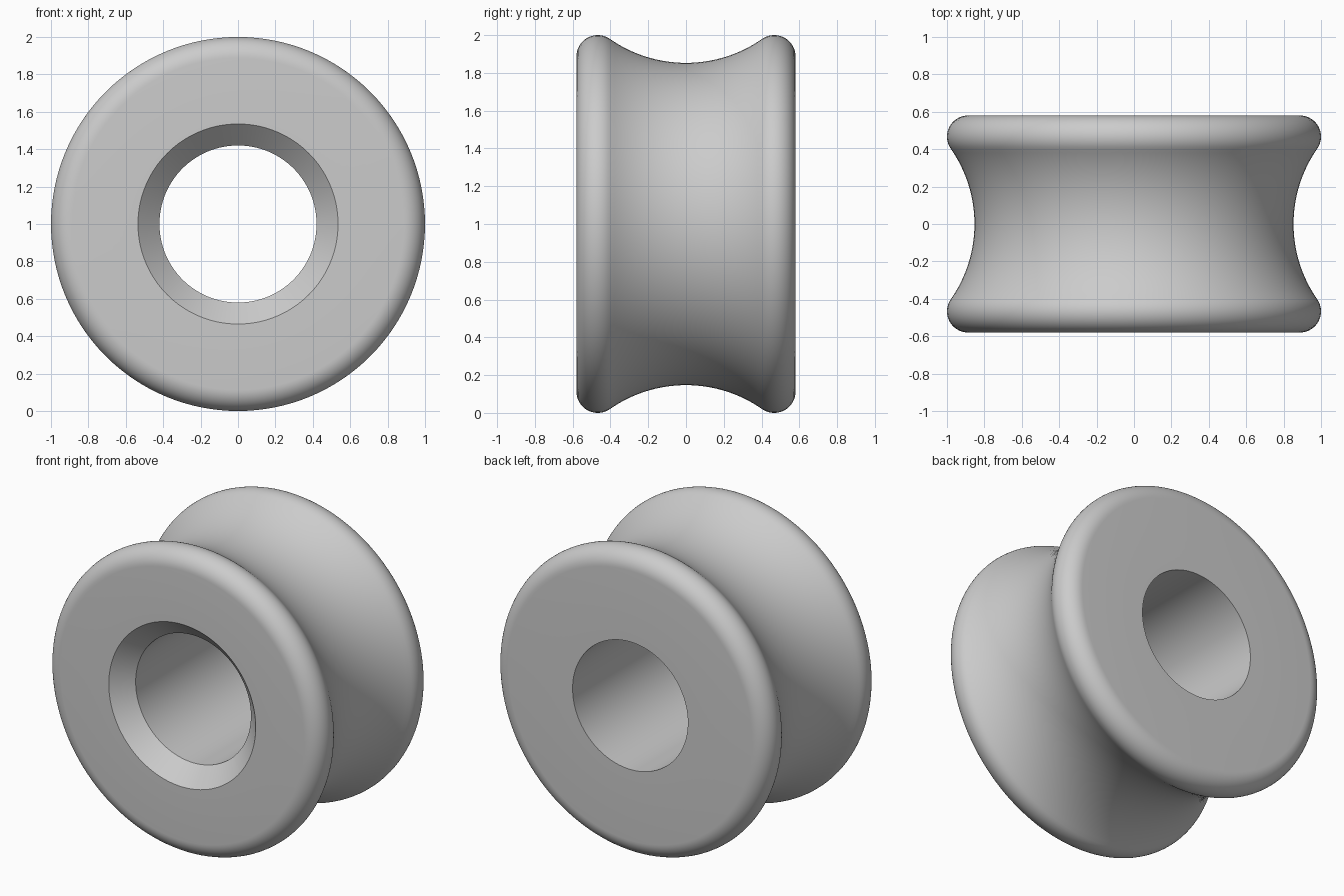
import bpy, bmesh
from math import sin, cos, pi, atan2, sqrt

if "Cube" in bpy.data.objects:
    bpy.data.objects.remove(bpy.data.objects["Cube"])

RADIUS, HALF_WIDTH = 1.0, 0.58
BORE, MOUTH, SINK = 0.42, 0.535, 0.115
FILLET, WAIST = 0.113, 0.853
STEPS = 128

# Groove arc tangent to both rim fillets
rim_y, rim_r = HALF_WIDTH - FILLET, RADIUS - FILLET
drop = rim_r - WAIST
groove = (rim_y**2 + drop**2 - FILLET**2) / (2 * (FILLET + drop))
groove_r = WAIST + groove
tilt = atan2(groove_r - rim_r, rim_y)


def arc(cy, cr, radius, start, end, count):
    """Points (y, r) along an arc."""
    angles = [start + (end - start) * i / count for i in range(count + 1)]
    return [(cy + radius * cos(a), cr + radius * sin(a)) for a in angles]


# Closed half section: bore, countersink, front rim, groove, back rim
profile = [(HALF_WIDTH, BORE), (SINK - HALF_WIDTH, BORE), (-HALF_WIDTH, MOUTH)]
profile += arc(-rim_y, rim_r, FILLET, pi, tilt, 16)
profile += arc(0, groove_r, groove, pi + tilt, 2 * pi - tilt, 32)[1:-1]
profile += arc(rim_y, rim_r, FILLET, pi - tilt, 0, 16)

# Revolve the section around the y axis
bm = bmesh.new()
verts = [bm.verts.new((r, y, 1)) for y, r in profile]
edges = [bm.edges.new((v, verts[i - 1])) for i, v in enumerate(verts)]
bmesh.ops.spin(bm, geom=verts + edges, cent=(0, 0, 1), axis=(0, 1, 0),
               angle=2 * pi, steps=STEPS, use_merge=True)
bmesh.ops.remove_doubles(bm, verts=bm.verts, dist=0.0001)
bmesh.ops.recalc_face_normals(bm, faces=bm.faces)
mesh = bpy.data.meshes.new("grooved_roller")
bm.to_mesh(mesh)
bm.free()

roller = bpy.data.objects.new("grooved_roller", mesh)
bpy.context.collection.objects.link(roller)

# Plain grey material
grey = bpy.data.materials.new("light_grey")
grey.use_nodes = True
colour = (0.6, 0.6, 0.6, 1)
grey.diffuse_color = colour
grey.node_tree.nodes["Principled BSDF"].inputs["Base Color"].default_value = colour
mesh.materials.append(grey)

bpy.context.view_layer.objects.active = roller
roller.select_set(True)
bpy.ops.object.shade_smooth_by_angle(angle=pi / 6)
